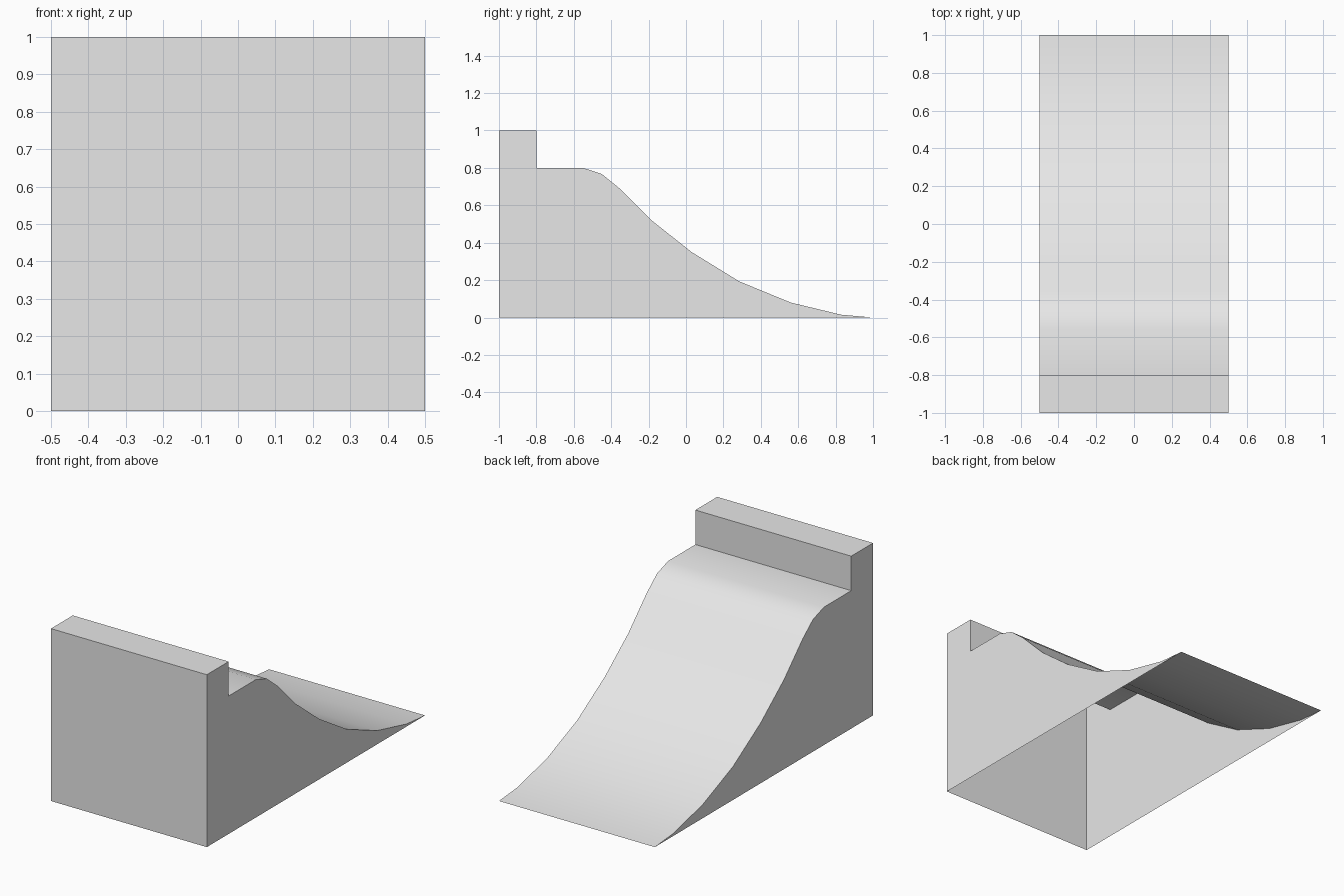
import bpy
import bmesh
import math

# Remove the default cube if present
cube = bpy.data.objects.get("Cube")
if cube:
    bpy.data.objects.remove(cube, do_unlink=True)

HALF_WIDTH = 0.5

# Side outline (y, z): back wall, raised ledge, deck, curved slope down to the tip
ledge = [(-1, 0), (-1, 1), (-0.8, 1), (-0.8, 0.8)]
slope = [(-0.55, 0.8), (-0.45, 0.767), (-0.355, 0.69), (-0.185, 0.52), (0.03, 0.35),
         (0.285, 0.193), (0.56, 0.08), (0.83, 0.015), (1, 0)]

# Plain grey surface
grey = bpy.data.materials.new("plain_grey")
grey.use_nodes = True
colour = (0.8, 0.8, 0.8, 1)
grey.diffuse_color = colour
grey.node_tree.nodes["Principled BSDF"].inputs["Base Color"].default_value = colour

# Extrude the outline across the width
bm = bmesh.new()
side = bm.faces.new([bm.verts.new((-HALF_WIDTH, y, z)) for y, z in ledge + slope])
swept = bmesh.ops.extrude_face_region(bm, geom=[side], use_keep_orig=True)
moved = [v for v in swept["geom"] if isinstance(v, bmesh.types.BMVert)]
bmesh.ops.translate(bm, verts=moved, vec=(2 * HALF_WIDTH, 0, 0))
bmesh.ops.recalc_face_normals(bm, faces=bm.faces)

# The shell is open underneath
floor = [f for f in bm.faces if all(v.co.z < 0.001 for v in f.verts)]
bmesh.ops.delete(bm, geom=floor, context="FACES_ONLY")

mesh = bpy.data.meshes.new("ramp_shell")
bm.to_mesh(mesh)
bm.free()
mesh.materials.append(grey)
ramp = bpy.data.objects.new("ramp_shell", mesh)
bpy.context.collection.objects.link(ramp)

# Smooth slope with crisp corners
bpy.ops.object.select_all(action="DESELECT")
ramp.select_set(True)
bpy.context.view_layer.objects.active = ramp
bpy.ops.object.shade_smooth_by_angle(angle=math.radians(30))
